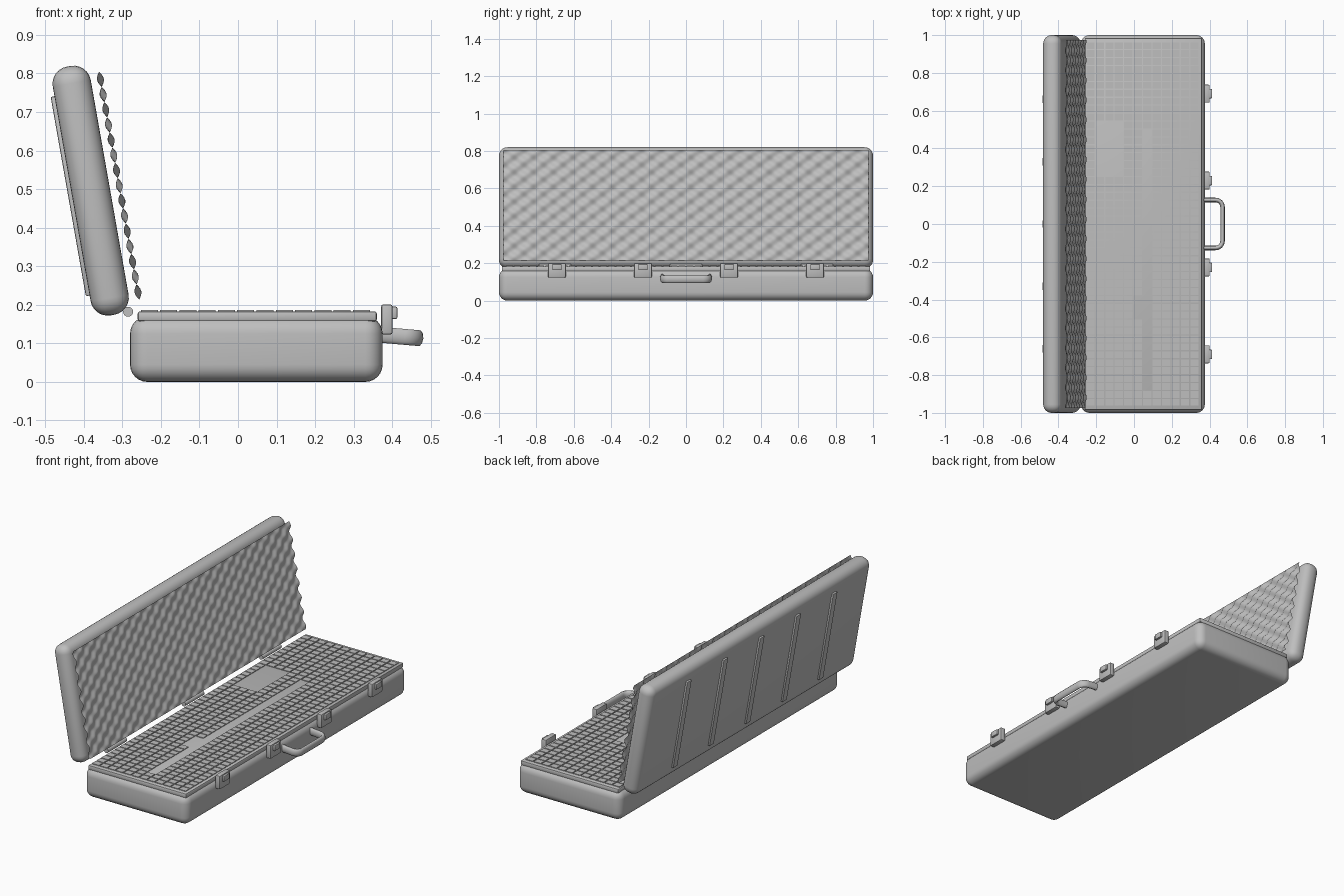
import bpy, bmesh, math
from mathutils import Matrix, Vector

if "Cube" in bpy.data.objects:
    bpy.data.objects.remove(bpy.data.objects["Cube"])

grey = bpy.data.materials.new("case_grey")
grey.use_nodes = True
GREY = (0.52, 0.52, 0.52, 1)
grey.diffuse_color = GREY
grey.node_tree.nodes["Principled BSDF"].inputs["Base Color"].default_value = GREY


def add_object(name, bm, frame=Matrix(), smooth=True):
    me = bpy.data.meshes.new(name)
    bm.to_mesh(me)
    bm.free()
    me.materials.append(grey)
    ob = bpy.data.objects.new(name, me)
    ob.matrix_world = frame
    bpy.context.collection.objects.link(ob)
    if smooth:
        bpy.ops.object.select_all(action='DESELECT')
        ob.select_set(True)
        bpy.context.view_layer.objects.active = ob
        bpy.ops.object.shade_smooth_by_angle(angle=math.radians(35))
    return ob


def add_cube(bm, centre, size):
    m = Matrix.Translation(centre) @ Matrix.Diagonal((*size, 1))
    return bmesh.ops.create_cube(bm, size=1, matrix=m)


def box(name, centre, size, radius=0, segments=4, frame=Matrix()):
    bm = bmesh.new()
    add_cube(bm, centre, size)
    if radius:
        bmesh.ops.bevel(bm, geom=bm.edges[:], offset=radius, segments=segments,
                        profile=0.5, affect='EDGES')
    return add_object(name, bm, frame)


# Lower shell and its raised rim
box("base_shell", (0.0475, 0, 0.085), (0.655, 2, 0.17), 0.045, 6)
box("base_rim", (0.05, 0, 0.17), (0.62, 1.97, 0.026), 0.006, 2)

# Pick-and-pluck foam: a grid of blocks with tool-shaped areas left out
RECESSES = [(-0.23, -0.08, 0.27, 0.56), (0.02, 0.08, -0.87, 0.52),
            (0.02, 0.11, -0.87, -0.30), (-0.03, 0.11, -0.5, -0.36)]
COLS, ROWS = 12, 46
X0, X1, Y0, Y1 = -0.255, 0.345, -0.965, 0.965
px, py = (X1 - X0) / COLS, (Y1 - Y0) / ROWS
bm = bmesh.new()
for i in range(COLS):
    for j in range(ROWS):
        x, y = X0 + (i + 0.5) * px, Y0 + (j + 0.5) * py
        if not any(a < x < b and c < y < d for a, b, c, d in RECESSES):
            add_cube(bm, (x, y, 0.181), (px - 0.006, py - 0.006, 0.012))
add_object("base_foam_blocks", bm, smooth=False)

# Open lid, in a frame whose z runs up the lid and x points inward
lid = Matrix.Translation((-0.382, 0, 0.496)) @ Matrix.Rotation(math.radians(-10), 4, 'Y')
box("lid_shell", (0, 0, 0), (0.1, 2, 0.655), 0.045, 6, lid)
for k in range(-2, 3):
    box("lid_rib", (-0.05, k * 0.33, -0.005), (0.02, 0.04, 0.525), 0.004, 2, lid)

# Egg-crate foam sheet
NY, NZ, HY, HZ = 222, 90, 0.975, 0.3
bm = bmesh.new()
grid = []
for j in range(NZ + 1):
    z = HZ * (2 * j / NZ - 1)
    row = []
    for i in range(NY + 1):
        y = HY * (2 * i / NY - 1)
        h = 0.009 * math.sin(2 * math.pi * y / 0.105) * math.sin(math.pi * (z + HZ) / 0.04)
        row.append(bm.verts.new((0.075 + h, y, z)))
    grid.append(row)
for a, b in zip(grid, grid[1:]):
    for i in range(NY):
        bm.faces.new((a[i], a[i + 1], b[i + 1], b[i]))
add_object("lid_foam_sheet", bm, lid)

# Hinge barrels
for y in (-0.7, 0, 0.7):
    bm = bmesh.new()
    bmesh.ops.create_cone(bm, cap_ends=True, segments=16, radius1=0.013, radius2=0.013, depth=0.17)
    add_object("hinge_barrel", bm, Matrix.Translation((-0.285, y, 0.182)) @ Matrix.Rotation(math.pi / 2, 4, 'X'))

# Latches
for y in (-0.69, -0.23, 0.23, 0.69):
    box("latch_plate", (0.386, y, 0.162), (0.03, 0.095, 0.078), 0.006, 2)
    box("latch_tab", (0.404, y, 0.179), (0.018, 0.05, 0.032), 0.004, 2)

# Carry handle: rounded U path, oval section, drooping slightly
half = []
for k in range(7):
    t = math.pi / 2 * k / 6
    half.append(Vector((0.06 + 0.037 * math.sin(t), 0.09 + 0.037 * math.cos(t), 0)))
half.insert(0, Vector((-0.005, 0.127, 0)))
path = half + [Vector((p.x, -p.y, 0)) for p in reversed(half)]
cu = bpy.data.curves.new("carry_handle", 'CURVE')
cu.dimensions = '3D'
cu.bevel_depth = 0.012
cu.bevel_resolution = 3
cu.use_fill_caps = True
cu.materials.append(grey)
sp = cu.splines.new('POLY')
sp.points.add(len(path) - 1)
for pt, p in zip(sp.points, path):
    pt.co = (*p, 1)
sp.use_smooth = True
handle = bpy.data.objects.new("carry_handle", cu)
handle.location = (0.372, 0, 0.122)
handle.rotation_euler = (0, math.radians(5), 0)
handle.scale = (1, 1, 1.8)
bpy.context.collection.objects.link(handle)
